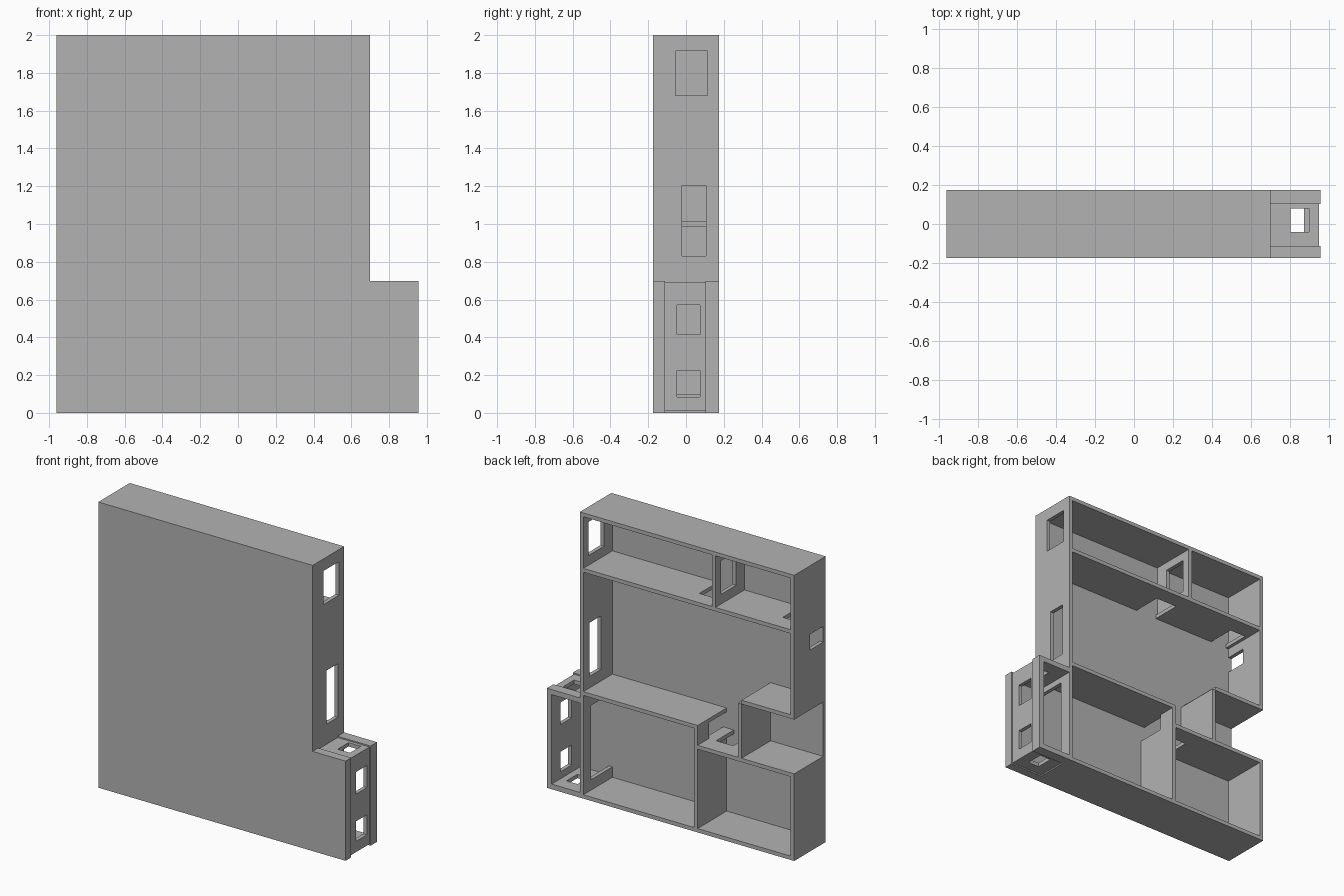
import bpy
import bmesh
from mathutils import Vector

cube = bpy.data.objects.get("Cube")
if cube:
    bpy.data.objects.remove(cube, do_unlink=True)

grey = bpy.data.materials.new("plain_grey")
grey.use_nodes = True
GREY = (0.45, 0.45, 0.45, 1)
grey.diffuse_color = GREY
grey.node_tree.nodes["Principled BSDF"].inputs["Base Color"].default_value = GREY

T = 0.027                     # wall thickness
FRONT, BACK = -0.174, 0.174   # depth of the whole model
IN = FRONT + T                # inner side of the base plate
LEFT, RIGHT, END = 0.7, -0.96, 0.955
STEP = 0.009                  # relief of the annex edge bands


def panel(name, axis, low, thick, a, b, holes=()):
    """Slab square to an axis, spanning a and b on the other two axes (in
    x, y, z order), with rectangular holes (a0, a1, b0, b1)."""
    def cuts(span, pairs):
        inner = [v for p in pairs for v in p if span[0] < v < span[1]]
        return sorted(set(list(span) + inner))

    us = cuts(a, [h[:2] for h in holes])
    vs = cuts(b, [h[2:] for h in holes])
    others = [i for i in range(3) if i != axis]
    bm = bmesh.new()

    def point(u, v):
        p = Vector((0, 0, 0))
        p[axis], p[others[0]], p[others[1]] = low, u, v
        return p

    verts = {(u, v): bm.verts.new(point(u, v)) for u in us for v in vs}
    for u0, u1 in zip(us, us[1:]):
        for v0, v1 in zip(vs, vs[1:]):
            mu, mv = (u0 + u1) / 2, (v0 + v1) / 2
            if not any(h[0] < mu < h[1] and h[2] < mv < h[3] for h in holes):
                bm.faces.new([verts[k] for k in ((u0, v0), (u1, v0), (u1, v1), (u0, v1))])
    loose = [v for v in bm.verts if not v.link_faces]
    bmesh.ops.delete(bm, geom=loose, context='VERTS')
    ext = bmesh.ops.extrude_face_region(bm, geom=bm.faces[:], use_keep_orig=True)
    shift = Vector((0, 0, 0))
    shift[axis] = thick
    moved = [g for g in ext["geom"] if isinstance(g, bmesh.types.BMVert)]
    bmesh.ops.translate(bm, verts=moved, vec=shift)
    bmesh.ops.recalc_face_normals(bm, faces=bm.faces[:])
    mesh = bpy.data.meshes.new(name)
    bm.to_mesh(mesh)
    bm.free()
    mesh.materials.append(grey)
    obj = bpy.data.objects.new(name, mesh)
    bpy.context.scene.collection.objects.link(obj)
    return obj


def upright(name, x, z, holes=(), y=(IN, BACK), thick=T):
    return panel(name, 0, x, thick, y, z, holes)


def level(name, z, x, holes=(), y=(IN, BACK), thick=T):
    return panel(name, 2, z, thick, x, y, holes)


# Levels and wall positions of the plan
HIGH, MID, LOW, PORCH = 1.585, 0.722, 0.583, 0.99
DIVIDER, PORCH_X, UPPER_X = -0.212, -0.552, -0.35
ANNEX = 0.698

# L-shaped base plate
panel("base_plate", 1, FRONT, T, (RIGHT, END - STEP), (STEP, 2),
      [(LEFT, END, ANNEX - STEP, 2)])
panel("base_plate_foot", 1, FRONT, T, (RIGHT, LEFT), (0, STEP))

# Outer walls
tall_window = (-0.055, 0.115, 1.68, 1.915)
upright("left_wall", LEFT - T, (T, 2 - T),
        [tall_window, (-0.02, 0.105, 0.83, 1.205), (IN, 0.091, 0.1, 0.62)])
upright("right_wall_upper", RIGHT, (PORCH + T, 2 - T), [(IN, 0.0, 1.41, 1.52)])
upright("right_wall_lower", RIGHT, (T, LOW))
level("top_wall", 2 - T, (RIGHT, LEFT))
level("bottom_wall", 0, (RIGHT, LEFT))

# Inner walls
level("upper_partition", HIGH, (RIGHT + T, LEFT - T),
      [(-0.31, -0.145, IN, 0.06), (-0.91, -0.785, IN, 0.05)])
upright("upper_divider", UPPER_X, (HIGH + T, 2 - T), [tall_window])
level("middle_partition", MID, (DIVIDER, LEFT - T))
level("lower_partition", LOW, (RIGHT, DIVIDER), [(-0.4, -0.268, IN, 0.05)])
upright("lower_divider", DIVIDER, (T, MID), [(IN, 0.05, LOW + T, MID)])
level("porch_ceiling", PORCH, (RIGHT, PORCH_X))
upright("porch_wall", PORCH_X, (LOW + T, PORCH))

# Annex with openings in its side, top and bottom
side = END - STEP - T
upright("annex_side", side, (STEP + T, ANNEX - STEP - T),
        [(-0.048, 0.075, 0.415, 0.57), (-0.048, 0.075, 0.085, 0.225)])
level("annex_top", ANNEX - STEP - T, (LEFT, END - STEP), [(0.8, 0.895, -0.04, 0.08)])
level("annex_bottom", STEP, (LEFT, END - STEP), [(0.785, 0.87, -0.04, 0.08)])

# Raised bands around the annex edges
for label, y in (("front", (FRONT, -0.112)), ("back", (0.103, BACK))):
    upright(f"annex_{label}_side_band", END - STEP, (0, ANNEX), y=y, thick=STEP)
    level(f"annex_{label}_top_band", ANNEX - STEP, (LEFT, END - STEP), y=y, thick=STEP)
    level(f"annex_{label}_bottom_band", 0, (LEFT, END - STEP), y=y, thick=STEP)
